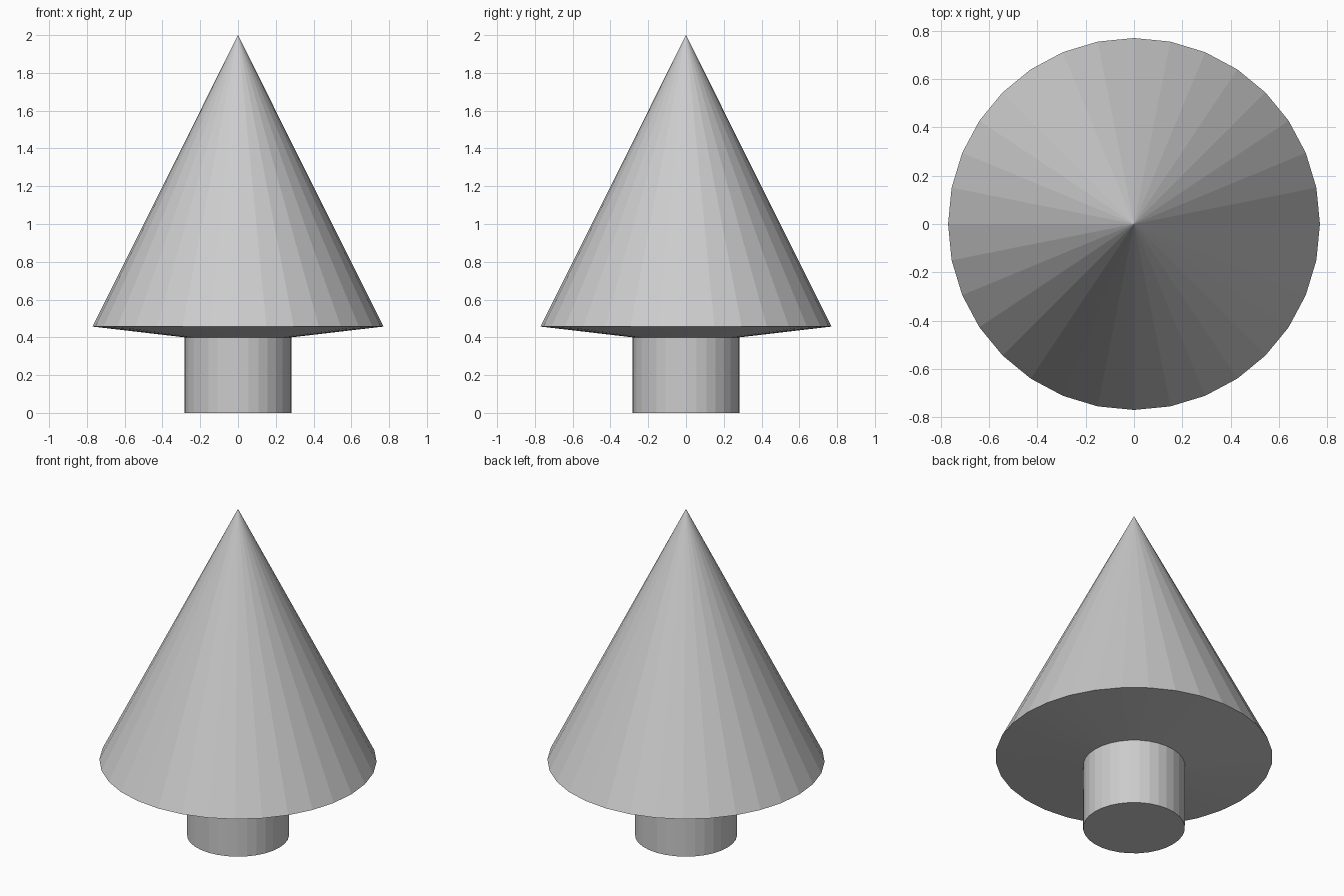
import bpy, bmesh
from math import cos, sin, tau

if "Cube" in bpy.data.objects:
    bpy.data.objects.remove(bpy.data.objects["Cube"])

SIDES = 32


def lathe(name, profile):
    """Turn (radius, z) points, listed bottom to top, around z; radius 0 makes a tip or cap centre."""
    bm = bmesh.new()
    rings = []
    for r, z in profile:
        n = SIDES if r > 0 else 1
        rings.append([bm.verts.new((r * cos(tau * i / SIDES), r * sin(tau * i / SIDES), z))
                      for i in range(n)])
    for low, high in zip(rings, rings[1:]):
        for i in range(SIDES):
            j = i + 1
            quad = [low[i % len(low)], low[j % len(low)],
                    high[j % len(high)], high[i % len(high)]]
            bm.faces.new(list(dict.fromkeys(quad)))  # drops repeats at the axis
    # merge the flat base fan into one polygon
    bmesh.ops.dissolve_limit(bm, angle_limit=0.001, verts=bm.verts[:], edges=bm.edges[:])
    mesh = bpy.data.meshes.new(name)
    bm.to_mesh(mesh)
    bm.free()
    obj = bpy.data.objects.new(name, mesh)
    bpy.context.collection.objects.link(obj)
    return obj


# Round trunk, closed at the base and open where it meets the foliage
lathe("trunk", [(0, 0), (0.283, 0), (0.283, 0.40)])

# Cone of foliage with a shallow sloping underside
lathe("foliage", [(0.283, 0.40), (0.77, 0.457), (0, 2.0)])
